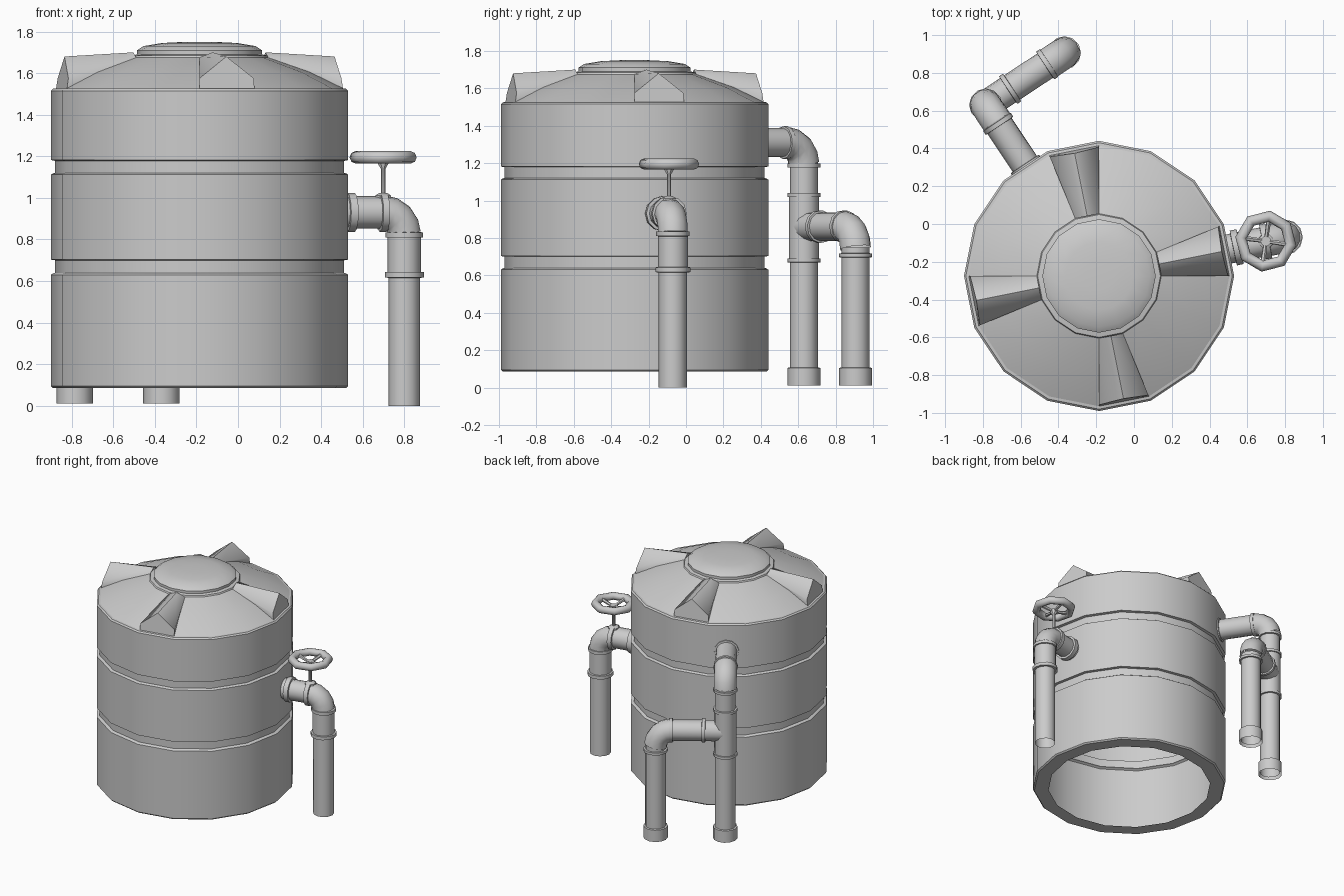
import bpy, bmesh, math
from mathutils import Vector as V

if "Cube" in bpy.data.objects:
    bpy.data.objects.remove(bpy.data.objects["Cube"])

TC = V((-0.185, -0.275, 0))          # tank axis
DOWN = V((0, 0, -1))


def make(name, verts, faces, angle=35):
    me = bpy.data.meshes.new(name)
    me.from_pydata([tuple(v) for v in verts], [], faces)
    bm = bmesh.new()
    bm.from_mesh(me)
    bmesh.ops.recalc_face_normals(bm, faces=bm.faces)
    bm.to_mesh(me)
    bm.free()
    ob = bpy.data.objects.new(name, me)
    bpy.context.collection.objects.link(ob)
    bpy.ops.object.select_all(action='DESELECT')
    ob.select_set(True)
    bpy.context.view_layer.objects.active = ob
    bpy.ops.object.shade_smooth_by_angle(angle=math.radians(angle))
    return ob


def skin(rings, n, closed=False):
    m = rings if closed else rings - 1
    return [(i * n + j, i * n + (j + 1) % n, (i + 1) % rings * n + (j + 1) % n, (i + 1) % rings * n + j)
            for i in range(m) for j in range(n)]


def polar(r, deg, z):
    a = math.radians(deg)
    return TC + V((r * math.cos(a), r * math.sin(a), z))


def lathe(name, profile, n=16):
    verts = [polar(r, 360 * j / n, z) for r, z in profile for j in range(n)]
    faces = skin(len(profile), n)
    return verts, faces


def tube(name, pts, radii, n=12, cap=False):
    # sweep a ring of n sides along a path
    if not isinstance(radii, (list, tuple)):
        radii = [radii] * len(pts)
    verts, side = [], None
    for i, (p, r) in enumerate(zip(pts, radii)):
        t = (pts[min(i + 1, len(pts) - 1)] - pts[max(i - 1, 0)]).normalized()
        if side is None:
            side = t.orthogonal().normalized()
        side = (side - t * side.dot(t)).normalized()
        up = t.cross(side)
        for j in range(n):
            a = math.tau * (j + 0.5) / n
            verts.append(p + r * (side * math.cos(a) + up * math.sin(a)))
    faces = skin(len(pts), n)
    if cap:
        faces += [tuple(range(n)), tuple(range(len(verts) - n, len(verts)))]
    return make(name, verts, faces)


def collar(name, p, d, r=0.09, h=0.012, inner=0.07):
    tube(name, [p - d * (h + 0.002), p - d * h, p + d * h, p + d * (h + 0.002)], [inner, r, r, inner])


def elbow(name, c, a, b, bend=0.11, r=0.084):
    o = c - a * bend + b * bend
    ts = [math.pi / 2 * k / 4 for k in range(5)]
    tube(name, [o + bend * (a * math.sin(t) - b * math.cos(t)) for t in ts], r)


# tank body: open underneath with a bottom rim, two grooves
v, f = lathe("tank_body", [(0.60, 0.085), (0.705, 0.085), (0.715, 0.095), (0.715, 0.63), (0.705, 0.637),
                           (0.695, 0.64), (0.695, 0.70), (0.715, 0.703), (0.715, 1.112), (0.705, 1.118),
                           (0.695, 1.12), (0.695, 1.178), (0.715, 1.182), (0.715, 1.515), (0.705, 1.525),
                           (0.69, 1.527)])
make("tank_body", v, f)

# domed roof
v, f = lathe("tank_roof", [(0.69, 1.527), (0.53, 1.605), (0.33, 1.675), (0.325, 1.685), (0.30, 1.69)])
make("tank_roof", v, f)

# lid
v, f = lathe("tank_lid", [(0.30, 1.685), (0.30, 1.71), (0.27, 1.73), (0.18, 1.745), (0.08, 1.75)])
make("tank_lid", v, f + [tuple(range(len(v) - 16, len(v)))])

# four raised roof ribs, each one facet wide
for k in range(4):
    a = 90 * k
    v = []
    for r, zb, zs, zp, back in ((0.33, 1.66, 1.675, 1.70, 0.0), (0.69, 1.525, 1.575, 1.68, 0.015)):
        flat = math.cos(math.radians(11.25))
        v += [polar(r, a, zb), polar(r - back / 2, a, zs), polar((r - back) * flat, a + 11.25, zp),
              polar(r - back / 2, a + 22.5, zs), polar(r, a + 22.5, zb)]
    make("roof_rib_%d" % (k + 1), v, [(0, 1, 6, 5), (1, 2, 7, 6), (2, 3, 8, 7), (3, 4, 9, 8),
                                      (5, 6, 7, 8, 9), (0, 1, 2, 3, 4)], 60)

# valve outlet pipe on the right
a = math.radians(11.8)
d = V((math.cos(a), math.sin(a), 0))
c = V((0.80, -0.07, 0.93))
tube("valve_outlet", [c - d * 0.31, c - d * 0.10], 0.078)
collar("valve_wall_flange", c - d * 0.262, d, 0.094, 0.018)
collar("valve_ring", c - d * 0.105, d, 0.094, 0.016)
elbow("valve_elbow", c, d, DOWN, 0.105, 0.082)
collar("valve_elbow_collar", V((c.x, c.y, 0.822)), DOWN, 0.09, 0.012)
tube("valve_sleeve", [V((c.x, c.y, 0.825)), V((c.x, c.y, 0.63))], 0.08)
collar("valve_pipe_collar", V((c.x, c.y, 0.63)), DOWN, 0.094, 0.013)
tube("valve_down_pipe", [V((c.x, c.y, 0.64)), V((c.x, c.y, 0))], 0.076)

# handwheel, stem and spokes
w = V((0.698, -0.091, 1.195))
tube("valve_bonnet", [V((w.x, w.y, z)) for z in (0.98, 1.012, 1.024)], [0.042, 0.04, 0.02], 8, True)
tube("valve_stem", [V((w.x, w.y, z)) for z in (1.0, 1.14, 1.165, 1.185)], [0.012, 0.012, 0.028, 0.028], 8, True)
v = []
for i in range(8):
    b = math.radians(45 * i - 8)
    for j in range(8):
        t = math.tau * j / 8
        r = 0.133 + 0.03 * math.cos(t)
        v.append(w + V((r * math.cos(b), r * math.sin(b), 0.03 * math.sin(t))))
make("handwheel_rim", v, skin(8, 8, True), 50)
for k in range(4):
    b = math.radians(90 * k - 8)
    e = V((math.cos(b), math.sin(b), 0))
    tube("handwheel_spoke_%d" % (k + 1), [w + e * 0.01 + DOWN * 0.022, w + e * 0.125], [0.011, 0.014], 6, True)

# overflow pipe at the back left: outlet, elbow, down pipe
c = V((-0.785, 0.63, 1.31))
d = (c - TC)
d.z = 0
d.normalize()
tube("overflow_outlet", [c - d * 0.46, c - d * 0.09], 0.077)
collar("overflow_wall_flange", c - d * 0.385, d, 0.09, 0.01)
collar("overflow_outlet_collar", c - d * 0.12, d, 0.088)
elbow("overflow_elbow", c, d, DOWN, 0.115)


def down_pipe(name, x, y, top, collars):
    tube(name, [V((x, y, top)), V((x, y, 0.03))], 0.075)
    for i, z in enumerate(collars):
        collar("%s_collar_%d" % (name, i + 1), V((x, y, z)), DOWN, 0.088, 0.01)
    tube(name + "_end_socket", [V((x, y, z)) for z in (0.108, 0.105, 0.012)], [0.074, 0.088, 0.088])


down_pipe("overflow_down_pipe", c.x, c.y, 1.21, (1.187, 1.03, 0.68))

# tee and side branch
tube("tee_sleeve", [V((c.x, c.y, 1.03)), V((c.x, c.y, 0.68))], 0.08)
s = V((d.y, -d.x, 0))
m = V((c.x, c.y, 0.86))
q = m + s * 0.50
tube("branch_pipe", [m, q - s * 0.1], 0.077)
collar("branch_collar_1", m + s * 0.155, s, 0.088)
collar("branch_collar_2", q - s * 0.11, s, 0.088)
elbow("branch_elbow", q, s, DOWN, 0.115)
down_pipe("branch_down_pipe", q.x, q.y, 0.75, (0.707,))
